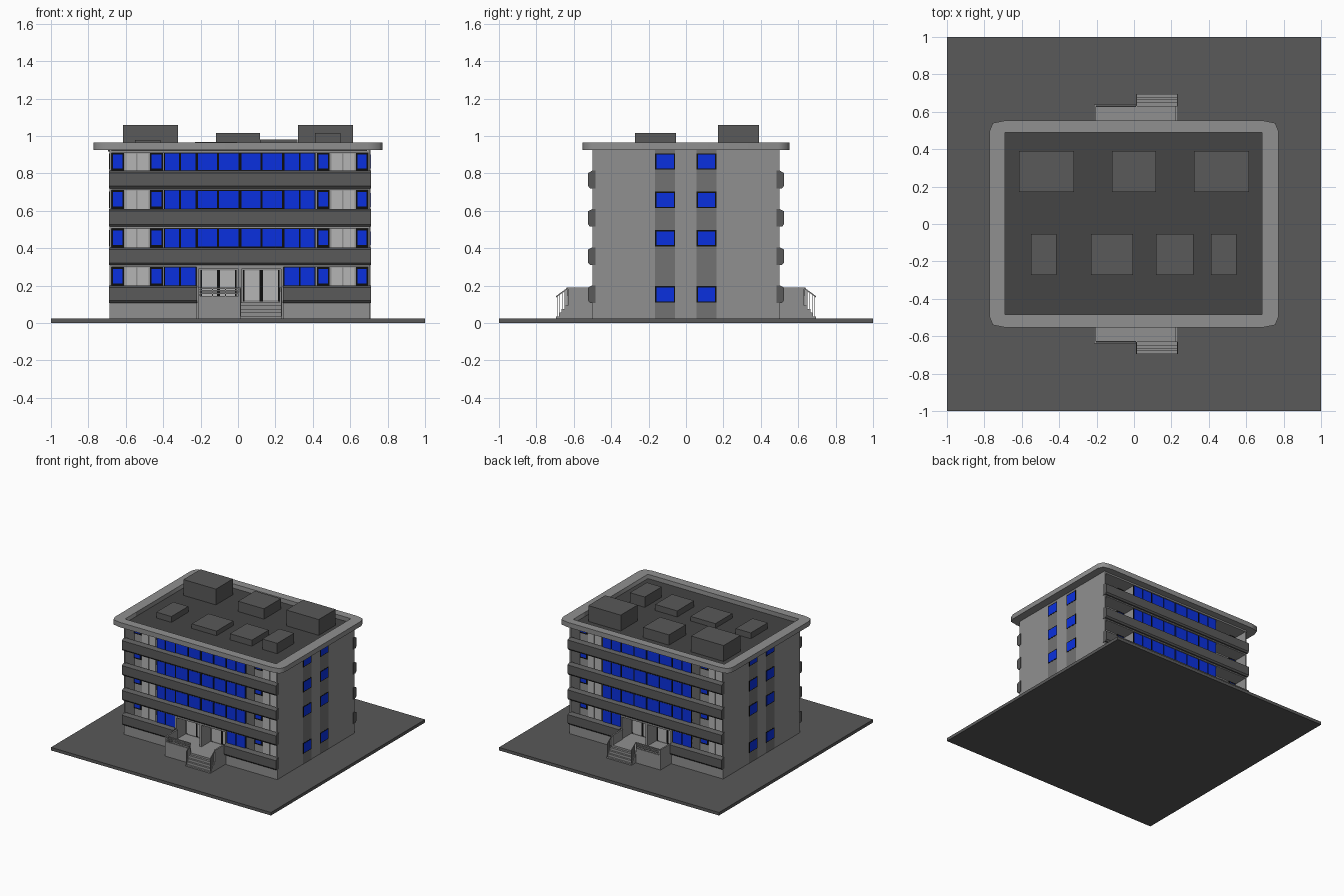
import bpy, bmesh

if "Cube" in bpy.data.objects:
    bpy.data.objects.remove(bpy.data.objects["Cube"])

CX = 0.01  # building's own centre line in x


def mat(name, r, g, b):
    m = bpy.data.materials.new(name)
    m.diffuse_color = (r, g, b, 1)
    m.use_nodes = True
    m.node_tree.nodes["Principled BSDF"].inputs["Base Color"].default_value = m.diffuse_color
    return m


LIGHT = mat("light_grey", 0.28, 0.28, 0.28)
PALE = mat("pale_grey", 0.46, 0.46, 0.46)
MID = mat("mid_grey", 0.17, 0.17, 0.17)
DARK = mat("dark_grey", 0.1, 0.1, 0.1)
ROOF = mat("roof_grey", 0.058, 0.058, 0.058)
BLUE = mat("blue_glass", 0.003, 0.03, 0.74)
BLACK = mat("black_frame", 0.004, 0.004, 0.004)


def prism(bm, x0, x1, prof):
    """Extrude a (y, z) profile from x0 to x1."""
    a = [bm.verts.new((x0, y, z)) for y, z in prof]
    b = [bm.verts.new((x1, y, z)) for y, z in prof]
    n = len(prof)
    bm.faces.new(a)
    bm.faces.new(b[::-1])
    for i in range(n):
        bm.faces.new((a[i], b[i], b[(i + 1) % n], a[(i + 1) % n]))


def build(name, items, m, my=False, mx=False):
    """items: (x0, x1, profile) or (x0, x1, y0, y1, z0, z1); optional mirrors."""
    bm = bmesh.new()
    for it in items:
        x0, x1 = it[:2]
        prof = it[2]
        if len(it) == 6:
            y0, y1, z0, z1 = it[2:]
            prof = [(y0, z0), (y1, z0), (y1, z1), (y0, z1)]
        for sx in ((0, 1) if mx else (0,)):
            a, b = (2 * CX - x1, 2 * CX - x0) if sx else (x0, x1)
            for sy in ((1, -1) if my else (1,)):
                prism(bm, a, b, [(y * sy, z) for y, z in prof])
    bmesh.ops.recalc_face_normals(bm, faces=bm.faces)
    me = bpy.data.meshes.new(name)
    bm.to_mesh(me)
    bm.free()
    me.materials.append(m)
    ob = bpy.data.objects.new(name, me)
    bpy.context.collection.objects.link(ob)
    return ob


# Ground plate and main masses (loggias and entrance are deep recesses)
BACK = -0.38
build("ground_plate", [(-1, 1, -1, 1, 0, 0.025)], DARK)
build("core", [(-0.68, 0.70, BACK, -BACK, 0.025, 0.915)], LIGHT)
build("centre_bay", [(-0.395, 0.415, -0.485, -0.37, 0.3, 0.915),
                     (-0.395, -0.222, -0.485, -0.37, 0.025, 0.3),
                     (0.242, 0.415, -0.485, -0.37, 0.025, 0.3)], LIGHT, my=True)
build("side_wall", [(-0.687, -0.677, -0.5, 0.5, 0.025, 0.925)], LIGHT, mx=True)
build("plinth", [(-0.679, -0.22, -0.5, -0.37, 0.025, 0.11)], LIGHT, my=True, mx=True)
build("floor_slabs", [(-0.679, 0.699, -0.5, 0.5, z, z + 0.013)
                      for z in (0.3, 0.506, 0.711, 0.91)], LIGHT)

# Spandrel bands / balcony parapets
def band(z0, z1):
    return [(-0.484, z0), (-0.513, z0), (-0.523, z0 + 0.012),
            (-0.523, z1 - 0.012), (-0.5, z1), (-0.484, z1)]

build("spandrel_bands", [(-0.69, 0.71, band(z, z + 0.095)) for z in (0.31, 0.515, 0.72)],
      DARK, my=True)
build("ground_bands", [(-0.69, -0.22, band(0.108, 0.202))], DARK, my=True, mx=True)

# Windows: frames behind, glass slightly proud
FLOORS = [(0.2, 0.3), (0.405, 0.506), (0.61, 0.711), (0.814, 0.91)]
frames, glass, loggia_frames, loggia_glass, panels = [], [], [], [], []
for z0, z1 in FLOORS:
    frames.append((-0.395, -0.222, -0.49, -0.48, z0, z1))
    glass += [(a, b, -0.495, -0.485, z0, z1 - 0.003) for a, b in ((-0.39, -0.315), (-0.306, -0.228))]
    for a, b in ((-0.675, -0.61), (-0.47, -0.402)):
        loggia_frames.append((a, b, BACK - 0.006, BACK + 0.01, z0, z1))
        loggia_glass.append((a + 0.008, b - 0.008, BACK - 0.01, BACK + 0.01, z0 + 0.012, z1 - 0.01))
    panels += [(a, b, BACK - 0.006, BACK + 0.01, z0 - 0.08, z1 - 0.003)
               for a, b in ((-0.602, -0.545), (-0.536, -0.479))]
build("bay_frames", frames, BLACK, my=True, mx=True)
build("bay_glass", glass, BLUE, my=True, mx=True)
build("loggia_frames", loggia_frames, BLACK, my=True, mx=True)
build("loggia_glass", loggia_glass, BLUE, my=True, mx=True)
build("loggia_doors", panels, PALE, my=True, mx=True)
build("centre_frames", [(-0.222, 0.242, -0.49, -0.48, a, b) for a, b in FLOORS[1:]], BLACK, my=True)
build("centre_glass", [(x, x + 0.103, -0.495, -0.485, a + 0.004, b - 0.004)
                       for a, b in FLOORS[1:] for x in (-0.215, -0.101, 0.018, 0.132)], BLUE, my=True)

# Entrance surround and glazed doors
build("entrance_surround", [(-0.222, -0.21, -0.5, BACK, 0.11, 0.3), (0.002, 0.018, -0.5, BACK, 0.11, 0.3),
                            (0.23, 0.242, -0.5, BACK, 0.11, 0.3), (-0.222, 0.242, -0.5, BACK, 0.288, 0.3)],
      LIGHT, my=True)
build("door_frames", [(x, x + w, BACK - 0.006, BACK + 0.01, 0.115, 0.283)
                      for x, w in ((-0.2, 0.008), (-0.112, 0.016), (-0.016, 0.008),
                                   (0.028, 0.008), (0.116, 0.018), (0.214, 0.008))], BLACK, my=True)
build("door_leaves", [(x, x + 0.08, BACK - 0.008, BACK + 0.01, 0.122, 0.28)
                      for x in (-0.192, -0.096, 0.036, 0.134)], PALE, my=True)

# Porch, parapets, steps
build("porch_platform", [(-0.215, 0.235, -0.632, -0.375, 0.025, 0.11)], LIGHT, my=True)
build("porch_parapets", [(-0.215, 0.01, -0.638, -0.625, 0.025, 0.145),
                         (-0.215, -0.203, -0.638, -0.49, 0.025, 0.19),
                         (0.223, 0.235, -0.632, -0.5, 0.025, 0.19)], LIGHT, my=True)
build("steps", [(0.01, 0.235, -0.65 - 0.015 * i, -0.63, 0.025, 0.095 - 0.02 * i)
                for i in range(4)], LIGHT, my=True)
rails = [(-0.215, 0.01, -0.636, -0.628, z, z + 0.008) for z in (0.155, 0.169, 0.183)]
rails += [(x, x + 0.006, -0.636, -0.628, 0.14, 0.19) for x in (-0.14, -0.07, 0.004)]
for x in (0.012, 0.229):
    rails.append((x, x + 0.005, [(-0.632, 0.182), (-0.632, 0.19), (-0.694, 0.145), (-0.694, 0.137)]))
    rails += [(x, x + 0.005, -0.649 - 0.014 * i, -0.645 - 0.014 * i, 0.08 - 0.018 * i, 0.172 - 0.01 * i)
              for i in range(4)]
build("railings", rails, LIGHT, my=True)

# Side wall window strips
strips, side_frames, side_glass = [], [], []
for y0, y1 in ((-0.165, -0.058), (0.055, 0.162)):
    strips.append((-0.688, -0.68, y0, y1, 0.025, 0.925))
    for z in (0.11, 0.41, 0.615, 0.82):
        side_frames.append((-0.689, -0.68, y0, y1, z, z + 0.087))
        side_glass.append((-0.690, -0.68, y0 + 0.008, y1 - 0.006, z + 0.006, z + 0.08))
build("side_strips", strips, MID, mx=True)
build("side_frames", side_frames, BLACK, mx=True)
build("side_glass", side_glass, BLUE, mx=True)

# Cornice ring with clipped corners
cu = bpy.data.curves.new("cornice_outline", 'CURVE')
cu.dimensions = '2D'
cu.fill_mode = 'BOTH'
cu.extrude = 0.02
corner = [(0.773, 0.495), (0.755, 0.54), (0.69, 0.553)]
outer = []
for sx, sy in ((1, 1), (-1, 1), (-1, -1), (1, -1)):
    pts = [(x * sx, y * sy) for x, y in corner]
    outer += pts if sx * sy > 0 else pts[::-1]
inner = [(-0.69, -0.483), (0.685, -0.483), (0.685, 0.488), (-0.69, 0.488)]
for pts in (outer, inner):
    sp = cu.splines.new('POLY')
    sp.points.add(len(pts) - 1)
    for p, (x, y) in zip(sp.points, pts):
        p.co = (x, y, 0, 1)
    sp.use_cyclic_u = True
tmp = bpy.data.objects.new("cornice_outline", cu)
bpy.context.collection.objects.link(tmp)
bpy.context.view_layer.update()
me = bpy.data.meshes.new_from_object(tmp.evaluated_get(bpy.context.evaluated_depsgraph_get()))
bpy.data.objects.remove(tmp)
me.materials.clear()
me.materials.append(LIGHT)
cornice = bpy.data.objects.new("cornice", me)
cornice.location.z = 0.945
bpy.context.collection.objects.link(cornice)

# Roof deck and rooftop boxes
build("roof_deck", [(-0.695, 0.69, -0.49, 0.495, 0.918, 0.93)], ROOF)
build("roof_boxes", [(a, b, 0.17, 0.39, 0.925, z) for a, b, z in
                     ((-0.615, -0.32, 1.06), (-0.118, 0.117, 1.015), (0.32, 0.615, 1.06))]
      + [(a, b, -0.272, -0.053, 0.925, z) for a, b, z in
         ((-0.552, -0.415, 0.978), (-0.23, -0.005, 0.968), (0.117, 0.317, 0.98), (0.412, 0.547, 1.015))], DARK)
